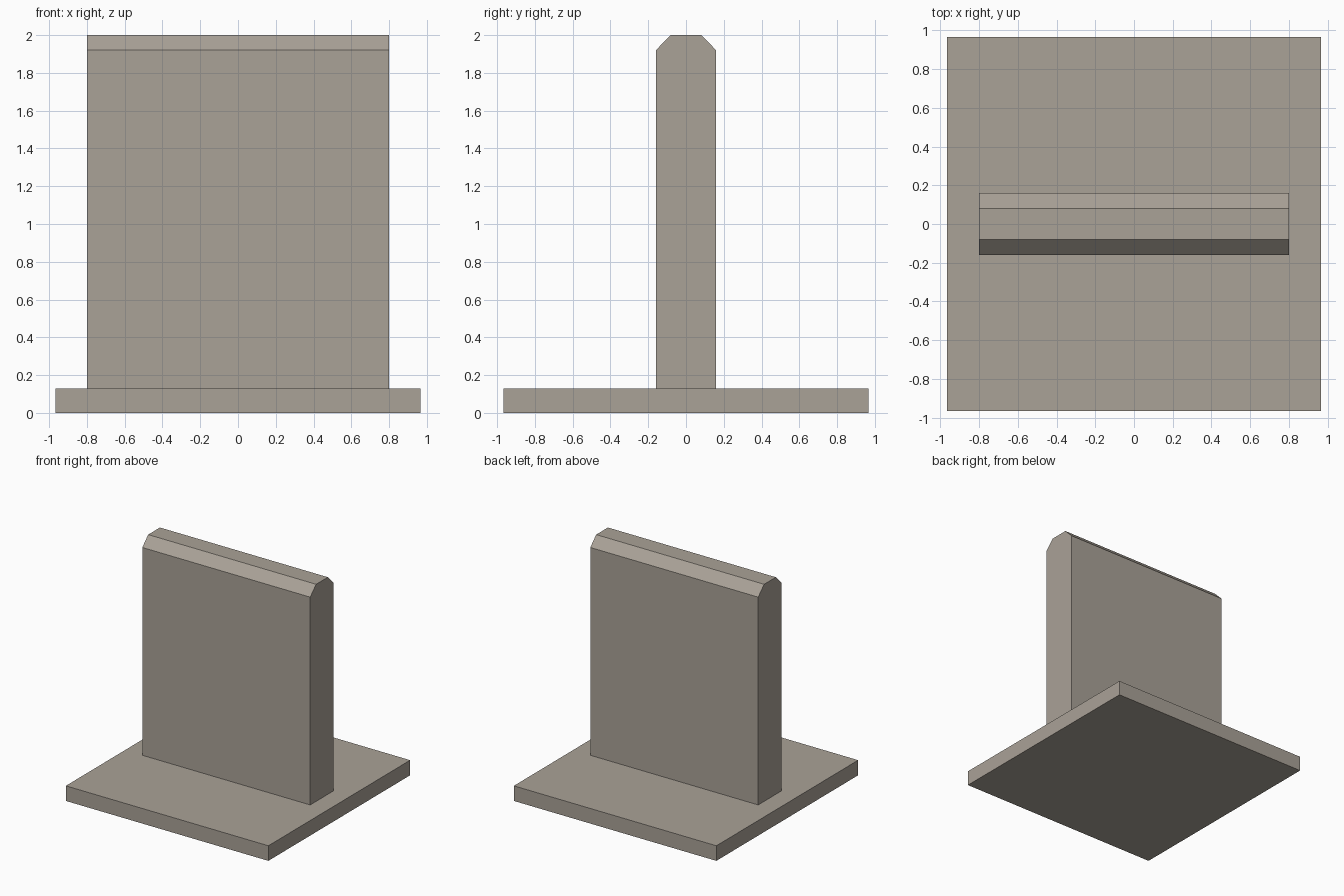
import bpy

if "Cube" in bpy.data.objects:
    bpy.data.objects.remove(bpy.data.objects["Cube"])

# Single warm grey stone colour
stone = bpy.data.materials.new("warm_grey_stone")
stone.diffuse_color = (0.40, 0.36, 0.31, 1)
stone.use_nodes = True
stone.node_tree.nodes["Principled BSDF"].inputs["Base Color"].default_value = stone.diffuse_color


def extrude_profile(name, profile, half_width):
    """Extrude a closed (y, z) outline along x, centred on x = 0."""
    n = len(profile)
    verts = [(x, y, z) for x in (-half_width, half_width) for y, z in profile]
    faces = [tuple(reversed(range(n))), tuple(range(n, 2 * n))]
    faces += [(i, (i + 1) % n, n + (i + 1) % n, n + i) for i in range(n)]
    mesh = bpy.data.meshes.new(name)
    mesh.from_pydata(verts, [], faces)
    mesh.materials.append(stone)
    obj = bpy.data.objects.new(name, mesh)
    bpy.context.collection.objects.link(obj)
    return obj


# Square base plate
extrude_profile("base_plate",
                [(-0.965, 0), (0.965, 0), (0.965, 0.13), (-0.965, 0.13)], 0.965)

# Upright slab with chamfered front and back top edges
extrude_profile("upright_slab",
                [(-0.16, 0.13), (0.16, 0.13), (0.16, 1.92),
                 (0.08, 2.0), (-0.08, 2.0), (-0.16, 1.92)], 0.80)
